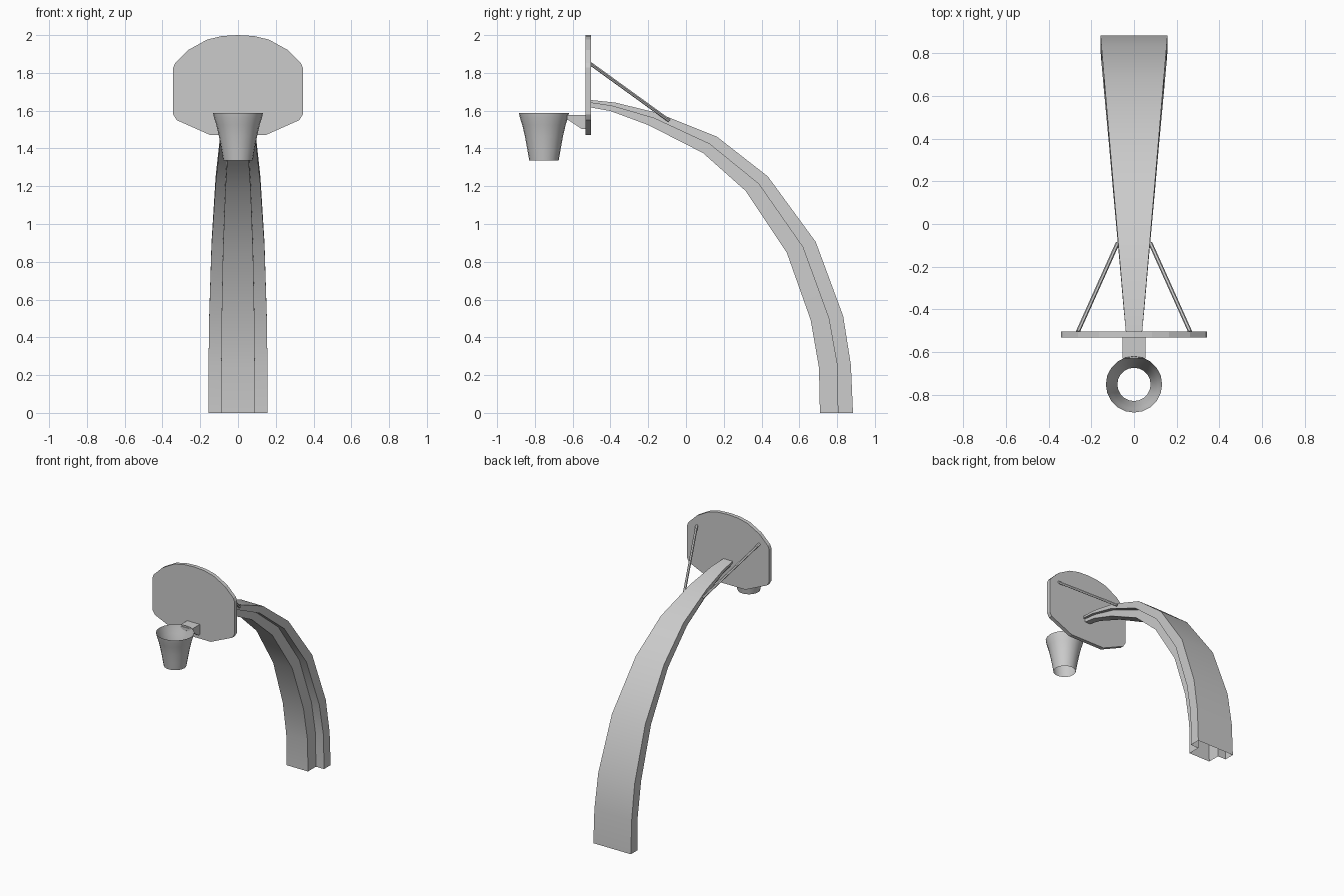
import bpy, bmesh
from math import cos, sin, pi, radians
from mathutils import Vector

if "Cube" in bpy.data.objects:
    bpy.data.objects.remove(bpy.data.objects["Cube"])


def make_object(name, verts, faces, smooth=True):
    mesh = bpy.data.meshes.new(name)
    mesh.from_pydata([tuple(v) for v in verts], [], faces)
    bm = bmesh.new()
    bm.from_mesh(mesh)
    bmesh.ops.recalc_face_normals(bm, faces=bm.faces)
    bm.to_mesh(mesh)
    bm.free()
    obj = bpy.data.objects.new(name, mesh)
    bpy.context.collection.objects.link(obj)
    if smooth:
        bpy.ops.object.select_all(action='DESELECT')
        obj.select_set(True)
        bpy.context.view_layer.objects.active = obj
        bpy.ops.object.shade_smooth_by_angle(angle=radians(30))
    return obj


def bridge(rings, n):
    """Quads joining successive closed rings of n vertices."""
    return [(r * n + i, r * n + (i + 1) % n, (r + 1) * n + (i + 1) % n, (r + 1) * n + i)
            for r in range(rings - 1) for i in range(n)]


def prism(name, outline, place, a, b):
    """Closed prism: outline swept from depth a to depth b."""
    n = len(outline)
    verts = [place(p, d) for d in (a, b) for p in outline]
    faces = bridge(2, n) + [tuple(range(n)), tuple(range(n, 2 * n))]
    return make_object(name, verts, faces, smooth=False)


# Curved post: T section (wide back flange, narrow front web), open at the foot
outer = [(.884, 0), (.873, .254), (.832, .513), (.687, .905), (.433, 1.252),
         (.164, 1.462), (-.15, 1.588), (-.376, 1.643), (-.51, 1.657)]
middle = [(.804, 0), (.800, .254), (.755, .503), (.618, .878), (.385, 1.212),
          (.125, 1.423), (-.17, 1.56), (-.39, 1.624), (-.51, 1.642)]
inner = [(.709, 0), (.704, .24), (.66, .492), (.534, .847), (.316, 1.175),
         (.09, 1.376), (-.20, 1.524), (-.40, 1.598), (-.51, 1.618)]
verts = []
for o, m, i in zip(outer, middle, inner):
    w = .157 + (o[0] - .884) * .0855
    v = w * .57
    for x, (y, z) in ((w, o), (w, m), (v, m), (v, i), (-v, i), (-v, m), (-w, m), (-w, o)):
        verts.append((x, y, z))
last = 8 * (len(outer) - 1)
caps = [tuple(last + k for k in (0, 1, 2, 5, 6, 7)), tuple(last + k for k in (2, 3, 4, 5))]
make_object("curved_post", verts, bridge(len(outer), 8) + caps)

# Backboard
half = [(.085, 1.995), (.164, 1.976), (.262, 1.922), (.333, 1.852), (.343, 1.828),
        (.343, 1.58), (.325, 1.55), (.145, 1.47)]
board = [(0, 2.0)] + half + [(-x, z) for x, z in reversed(half)]
prism("backboard", board, lambda p, d: (p[0], d, p[1]), -.532, -.503)

# Wedge bracket between backboard and basket
wedge = [(-.53, 1.578), (-.63, 1.578), (-.63, 1.555), (-.55, 1.502), (-.53, 1.502)]
prism("basket_bracket", wedge, lambda p, d: (d, p[0], p[1]), -.053, .053)

# Basket: open flared tube
sides = 20
profile = [(.132, 1.587), (.127, 1.562), (.115, 1.525), (.101, 1.465), (.089, 1.40), (.078, 1.337)]
verts = [(r * cos(2 * pi * k / sides), -.752 + r * sin(2 * pi * k / sides), z)
         for r, z in profile for k in range(sides)]
make_object("basket_net", verts, bridge(len(profile), sides))

# Support rods from the post to the back of the backboard
for name, s in (("left_support_rod", -1), ("right_support_rod", 1)):
    a, b = Vector((s * .263, -.505, 1.848)), Vector((s * .077, -.09, 1.548))
    axis = (b - a).normalized()
    u = axis.cross(Vector((0, 0, 1))).normalized()
    t = axis.cross(u)
    n = 6
    verts = [e + .0095 * (u * cos(2 * pi * k / n) + t * sin(2 * pi * k / n))
             for e in (a, b) for k in range(n)]
    make_object(name, verts, bridge(2, n) + [tuple(range(n)), tuple(range(n, 2 * n))], smooth=False)
